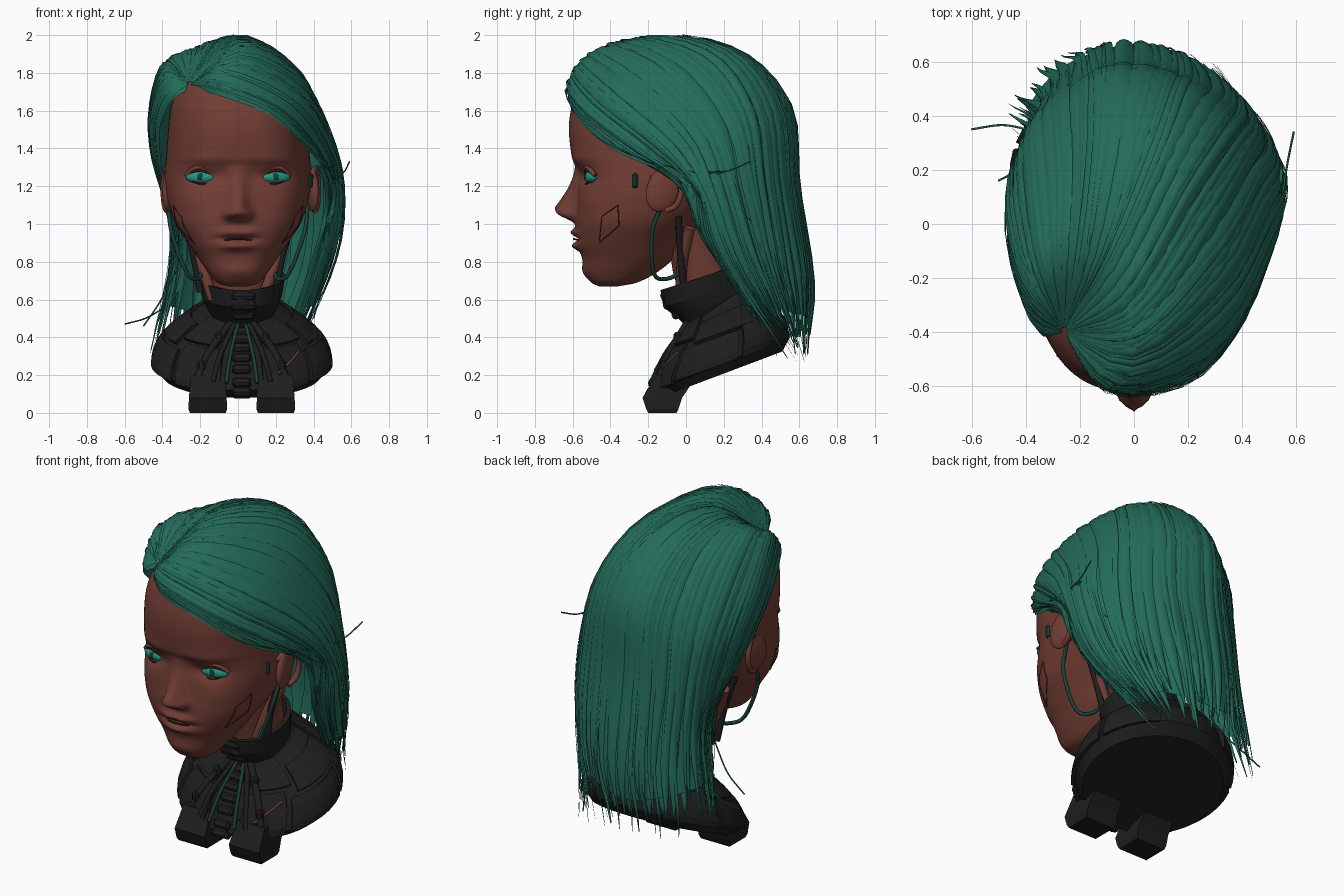
import bpy, bmesh, random
from math import sin, cos, pi, exp, radians
from mathutils import Vector

random.seed(4)
if "Cube" in bpy.data.objects:
    bpy.data.objects.remove(bpy.data.objects["Cube"])


def material(name, rgb):
    m = bpy.data.materials.new(name)
    m.use_nodes = True
    m.diffuse_color = (*rgb, 1)
    bsdf = next(n for n in m.node_tree.nodes if n.type == 'BSDF_PRINCIPLED')
    bsdf.inputs["Base Color"].default_value = (*rgb, 1)
    bsdf.inputs["Roughness"].default_value = 0.7
    return m


SKIN = material("brown skin", (.17, .048, .035))
SEAM = material("dark seam", (.04, .012, .01))
HAIR = material("green hair", (.017, .15, .105))
ARMOUR = material("black armour", (.013, .013, .013))
CABLE = material("dark green cable", (.01, .05, .04))
EYE = material("teal eye", (.02, .3, .23))


def spline(pts, t):
    """Smooth curve through evenly spaced points, t from 0 to 1."""
    n = len(pts) - 1
    i = min(max(int(t * n), 0), n - 1)
    f = t * n - i
    b, c = pts[i], pts[i + 1]
    a = pts[i - 1] if i > 0 else 2 * b - c
    d = pts[i + 2] if i + 2 <= n else 2 * c - b
    return b + .5 * f * (c - a + f * (2 * a - 5 * b + 4 * c - d + f * (3 * (b - c) + d - a)))


def build(name, sheets, mat, closed=False, smooth=True):
    """Skin a mesh over sheets, each a list of equal rows of points."""
    bm = bmesh.new()
    for rows in sheets:
        vs = [[bm.verts.new(p) for p in row] for row in rows]
        n = len(vs[0])
        for r, s in zip(vs, vs[1:]):
            for j in range(n if closed else n - 1):
                k = (j + 1) % n
                bm.faces.new((r[j], s[j], s[k], r[k]))
        if closed:
            bm.faces.new(vs[0])
            bm.faces.new(vs[-1])
    if closed:
        bmesh.ops.recalc_face_normals(bm, faces=bm.faces)
    me = bpy.data.meshes.new(name)
    bm.to_mesh(me)
    bm.free()
    me.materials.append(mat)
    for p in me.polygons:
        p.use_smooth = smooth and len(p.vertices) == 4
    ob = bpy.data.objects.new(name, me)
    bpy.context.collection.objects.link(ob)
    return ob


def tube(name, pts, r, mat, cyclic=False):
    cu = bpy.data.curves.new(name, 'CURVE')
    cu.dimensions = '3D'
    cu.bevel_depth, cu.bevel_resolution, cu.use_fill_caps = r, 2, True
    pts = [Vector(p) for p in pts]
    path = pts if cyclic else [spline(pts, i / 20) for i in range(21)]
    s = cu.splines.new('POLY')
    s.points.add(len(path) - 1)
    for q, p in zip(s.points, path):
        q.co = (*p, 1)
    s.use_cyclic_u = cyclic
    cu.materials.append(mat)
    bpy.context.collection.objects.link(bpy.data.objects.new(name, cu))


def ball(name, loc, size, mat, rot=(0, 0, 0)):
    bpy.ops.mesh.primitive_uv_sphere_add(segments=32, ring_count=16, location=loc, rotation=rot)
    ob = bpy.context.object
    ob.name, ob.scale = name, size
    ob.data.materials.append(mat)
    bpy.ops.object.shade_smooth()


def box(name, loc, size, mat, rot=(0, 0, 0), bevel=.012):
    bpy.ops.mesh.primitive_cube_add(size=1, location=loc, rotation=rot)
    ob = bpy.context.object
    ob.name, ob.scale = name, size
    bpy.ops.object.transform_apply(location=False, rotation=False)
    ob.modifiers.new("bevel", 'BEVEL').width = bevel
    ob.data.materials.append(mat)


# Head: height, front, back, half width
HEAD = [Vector(r) for r in (
    (.67, -.46, -.36, .05), (.69, -.5, -.26, .11), (.74, -.535, -.16, .155), (.82, -.55, -.06, .21),
    (.9, -.575, 0, .265), (1, -.585, .1, .33), (1.1, -.58, .24, .365), (1.2, -.575, .36, .385),
    (1.3, -.585, .43, .385), (1.36, -.605, .45, .38), (1.5, -.62, .46, .37), (1.62, -.605, .43, .355),
    (1.72, -.56, .38, .315), (1.82, -.4, .3, .24), (1.88, -.26, .2, .14), (1.9, -.2, .1, .05))]
# Face relief: x, z, spread x, spread z, amount
RELIEF = ((.05, 1.05, .026, .028, .045), (.035, .955, .06, .02, .03), (0, .882, .085, .022, .034),
          (0, .921, .1, .008, -.018), (0, .75, .07, .04, .01), (.19, 1.25, .08, .042, -.04),
          (.085, 1.27, .035, .05, -.014), (.18, 1.345, .1, .035, .006), (.26, 1.12, .07, .07, .012))


def relief(x, z):
    up = min(max((1.32 - z) / .23, 0), 1)
    h = up ** 1.4 if z > 1.1 else up ** 1.4 * exp(-((1.1 - z) / .075) ** 4)
    d = .112 * h * exp(-(x / (.028 + .02 * up)) ** 2)
    for bx, bz, sx, sz, amt in RELIEF:
        d += amt * exp(-((abs(x) - bx) / sx) ** 2 - ((z - bz) / sz) ** 2)
    return d


def head_point(s, a):
    z, f, b, w = spline(HEAD, s)
    n = 2 / 2.5 if sin(a) < 0 else 1
    c, q = cos(a), sin(a)
    x = w * abs(c) ** n * (1 if c > 0 else -1)
    y = (f + b) / 2 + (b - f) / 2 * abs(q) ** n * (1 if q > 0 else -1)
    return Vector((x, y - relief(x, z) * min(1, max(0, -2 * q)), z))


def head_side(y, z):
    """Outside x of the head at a given depth and height."""
    s = min((i / 400 for i in range(401)), key=lambda v: abs(spline(HEAD, v)[0] - z))
    _, f, b, w = spline(HEAD, s)
    return w * (1 - min(1, abs(2 * y - f - b) / (b - f)) ** 2.5) ** .4


build("head", [[[head_point(i / 150, 2 * pi * j / 128) for j in range(128)] for i in range(151)]],
      SKIN, closed=True)

for side, tag in ((1, "left"), (-1, "right")):
    # Eyes with lids and lashes
    ex = .197 * side
    ball(tag + "_eye", (ex, -.502, 1.248), (.082, .034, .034), EYE, (0, 0, .25 * side))
    ball(tag + "_iris", (ex, -.532, 1.25), (.018, .007, .02), CABLE)
    for name, lift, r, mat in (("upper_lid", .052, .012, SKIN), ("upper_lash", .036, .008, SEAM),
                               ("lower_lash", -.036, .004, SEAM)):
        tube(tag + "_" + name, [(ex + side * .08 * k, -.528 + .03 * k * k + .018 * k,
             1.248 + lift * (1 - k * k) + .008 * k) for k in (-1, -.5, 0, .5, 1)], r, mat)
    # Ears
    mid = .015 + side * .38
    ball(tag + "_ear", (mid, -.12, 1.18), (.032, .09, .12), SKIN, (-.4, 0, side * .2))
    tube(tag + "_ear_rim", [(mid + side * (.01 + .02 * sin(k)), -.11 + .085 * sin(k), 1.18 + .11 * cos(k))
                            for k in (-1, 0, .8, 1.6, 2.4, 3.1)], .016, SKIN)
    box(tag + "_ear_plate", (mid - side * .008, -.27, 1.23), (.02, .03, .08), CABLE)
    # Cheek panel seam
    corners = [Vector(c) for c in ((-.46, .9), (-.445, 1.04), (-.36, 1.1), (-.355, .99))]
    seam = [corners[i].lerp(corners[(i + 1) % 4], k / 6) for i in range(4) for k in range(6)]
    tube(tag + "_cheek_seam", [(side * head_side(y, z), y, z) for y, z in seam], .003, SEAM, True)
    # Neck tendons and cables
    tube(tag + "_jaw_cable", [(side * .37, -.13, 1.1), (side * .35, -.18, .95), (side * .27, -.17, .74),
                              (side * .21, -.1, .71), (side * .19, .0, .76)], .011, CABLE)
    tube(tag + "_neck_cable", [(side * .3, -.04, 1.04), (side * .24, -.03, .85), (side * .2, -.01, .64)], .018, ARMOUR)
    tube(tag + "_tendon", [(side * .27, .02, .98), (side * .2, -.02, .8), (side * .13, -.03, .6)], .03, SKIN)

tube("mouth_line", [(k * .1, -.594 + .05 * k * k, .921 - .012 * k * k) for k in (-1, -.5, 0, .5, 1)], .005, SEAM)


def ring(f, fz, b, bz, rx, a):
    """Point on a tilted oval ring running from a front edge to a back edge."""
    k = .5 + .5 * sin(a)
    return Vector((.02 + rx * cos(a), f + (b - f) * k, fz + (bz - fz) * k))


def ring_loft(name, table, mat, smooth=True):
    return build(name, [[[ring(*r, 2 * pi * j / 48) for j in range(48)] for r in table]], mat, True, smooth)


# Neck, collar and bust: front y, front z, back y, back z, half width
ring_loft("neck", ((0, .5, .3, .6, .16), (-.07, .75, .25, .85, .18), (-.1, .95, .22, 1, .22)), SKIN)
ring_loft("collar", ((.02, .44, .32, .62, .16), (-.03, .49, .33, .66, .19), (-.12, .56, .32, .7, .215),
                     (-.135, .65, .3, .79, .23), (-.1, .65, .28, .79, .2), (-.08, .6, .27, .72, .18)), ARMOUR, False)
BUST = [Vector(r) for r in ((-.14, .08, .51, .325, .42), (-.19, .12, .55, .4, .465), (-.13, .26, .53, .5, .43),
                            (-.05, .38, .45, .58, .32), (.01, .46, .36, .66, .19), (.02, .52, .3, .7, .15))]
ring_loft("bust", BUST, ARMOUR, False)


def bust_point(s, deg, off=0):
    p = ring(*spline(BUST, s), radians(deg))
    out = Vector((cos(radians(deg)), sin(radians(deg)), .8)).normalized()
    return p + out * off


# Armour panels lying over the bust
PANELS = (("chest_plate", -76, -42, .16, .5), ("lapel", -70, -34, .53, .8), ("shoulder_plate", -38, 14, .18, .44),
          ("shoulder_ridge", -30, 30, .47, .68), ("rear_plate", 18, 62, .18, .5), ("nape_plate", 34, 82, .54, .85))
for name, a0, a1, s0, s1 in PANELS:
    for tag in ("left", "right"):
        rows = [[bust_point(s0 + (s1 - s0) * i / 4, d if tag == "left" else 180 - d, .002)
                 for d in (a0 + (a1 - a0) * j / 6 for j in range(7))] for i in range(5)]
        ob = build(tag + "_" + name, [rows], ARMOUR, smooth=False)
        mod = ob.modifiers.new("thickness", 'SOLIDIFY')
        mod.thickness, mod.offset = .03, 0

# Throat column
for i in range(9):
    box("throat_segment", bust_point(.18 + .09 * i, -90, -.01), (.1, .06, .048), ARMOUR, (-.5, 0, 0))
for z, w, y in ((.52, .12, -.05), (.57, .14, -.095), (.62, .13, -.11)):
    box("collar_front_segment", (.03, y, z), (w, .05, .045), ARMOUR, (.4, 0, 0))

for side, tag in ((1, "left"), (-1, "right")):
    # Front feet of the bust
    cx = .02 + side * .18
    rows = [[(cx + sx * w, y0 if sy < 0 else y1, z) for sx, sy in ((-1, -1), (1, -1), (1, 1), (-1, 1))]
            for z, w, y0, y1 in ((0, .095, -.2, -.05), (.02, .102, -.21, -.04), (.08, .1, -.23, -.02), (.2, .09, -.16, .06))]
    build(tag + "_foot", [rows], ARMOUR, True, False)
    # Chest cables, struts and a lapel slit
    for name, d, r, mat in (("inner_cable", 8, .01, CABLE), ("outer_cable", 15, .014, ARMOUR), ("strut", 24, .02, ARMOUR)):
        tube(tag + "_" + name, [bust_point(s, -90 + side * d * (1.5 - s), .014) for s in (.25, .45, .65, .85, 1)], r, mat)
    for s in (.35, .6, .85):
        box(tag + "_strut_clamp", bust_point(s, -90 + side * 24 * (1.5 - s), .016), (.045, .045, .06), ARMOUR)
tube("left_lapel_slit", [bust_point(s, d, .018) for s, d in ((.3, -66), (.38, -54), (.43, -46))], .006, SKIN)

# Hair guides fan out from the parting: fringe and crown, then back and right side
PART = (-.26, -.4, 1.74)
SWEEP = (((-.1, -.61, 1.705), (.17, -.595, 1.6), (.35, -.43, 1.44), (.455, -.2, 1.33), (.53, 0, 1.28), (.57, .24, 1.3)),
         ((-.08, -.61, 1.78), (.26, -.52, 1.63), (.455, -.22, 1.4), (.51, .03, 1.2), (.47, .1, .93), (.32, .46, .4)),
         ((-.01, -.55, 1.865), (.33, -.36, 1.7), (.5, -.05, 1.42), (.555, .11, 1.15), (.515, .23, .83), (.34, .51, .4)),
         ((.02, -.42, 1.945), (.31, -.12, 1.81), (.46, .14, 1.5), (.52, .24, 1.18), (.47, .36, .8), (.31, .55, .4)),
         ((-.02, -.28, 1.975), (.21, .11, 1.89), (.355, .33, 1.6), (.4, .4, 1.2), (.37, .48, .78), (.22, .59, .38)))
BACK = (((-.08, -.12, 1.98), (.09, .26, 1.91), (.18, .49, 1.62), (.21, .54, 1.2), (.18, .62, .74), (.1, .62, .38)),
        ((-.15, -.1, 1.955), (-.08, .29, 1.895), (-.05, .55, 1.62), (-.05, .59, 1.2), (-.06, .665, .7), (-.08, .64, .38)),
        ((-.25, -.1, 1.92), (-.23, .21, 1.82), (-.24, .45, 1.55), (-.24, .52, 1.2), (-.24, .58, .76), (-.28, .6, .4)),
        ((-.35, -.15, 1.88), (-.39, .1, 1.72), (-.4, .31, 1.45), (-.36, .38, 1.15), (-.35, .43, .82), (-.42, .47, .4)),
        ((-.39, -.25, 1.82), (-.46, -.02, 1.62), (-.45, .15, 1.38), (-.38, .21, 1.12), (-.33, .28, .85), (-.44, .36, .4)),
        ((-.35, -.4, 1.68), (-.42, -.22, 1.53), (-.415, -.08, 1.34), (-.38, .03, 1.18), (-.29, .12, .92), (-.34, .26, .45)))
GUIDES = [[Vector(PART)] + [Vector(p) for p in g] for g in SWEEP + BACK]


def hair_point(u, t):
    return spline([spline(g, t) for g in GUIDES], u)


def strand(u, half, length, lift, bulge, steps=20):
    """Tapered lock following the hair flow, at fan position u."""
    phase, rows = random.uniform(0, 6), []
    for i in range(steps + 1):
        t = .01 + (length - .01) * i / steps
        v = u + .012 * t * sin(4 * t + phase)
        h = half * (1 - .95 * (i / steps) ** 7)
        a, m, b = (hair_point(v + k * half, t) for k in (-1, 0, 1))
        n = (hair_point(v, t + .02) - hair_point(v, t - .005)).cross(b - a).normalized()
        rise = min(1, 5 * t)
        rows.append([m + (b - m if c > 0 else m - a) * c * h / half
                     + n * (lift * rise + bulge * (1 - c * c) * (b - a).length) for c in (-1, -.5, 0, .5, 1)])
    return rows


build("hair_cap", [[[hair_point(j / 60, .01 + .92 * i / 24) * .985 for j in range(61)] for i in range(25)]], HAIR)
build("hair_locks", [strand((i + .5) / 36, .0185, random.uniform(.92, 1.03), random.uniform(-.006, .006), .14)
                     for i in range(36)], HAIR)
build("hair_fine_locks", [strand(random.uniform(.02, .985), random.uniform(.004, .01), random.uniform(.85, 1.05),
                                 random.uniform(.004, .014), .12) for i in range(60)], HAIR)
# Swept lock over the ear and inner locks behind the neck
build("swept_locks", [strand(.014 + .006 * i, .007, .97 + .02 * i, .008 + .003 * i, .1) for i in range(4)], HAIR)
build("inner_locks", [[[p * .93 + Vector((0, 0, .05)) for p in row] for row in strand((i + .5) / 18, .03, 1, 0, .1)[11:]]
                      for i in range(1, 18)], HAIR)
# Loose wisps
for end, start in (((-.6, .35, .47), (-.36, .34, .58)), ((-.5, .16, .46), (-.33, .2, .75)), ((.59, .34, 1.33), (.54, .05, 1.27)),
                   ((.4, .3, .5), (.5, .2, .9)), ((.34, .36, .47), (.44, .25, .8))):
    a, b = Vector(start), Vector(end)
    tube("hair_wisp", [a, a.lerp(b, .5) + Vector((0, .02, -.02)), b], .004, HAIR)
